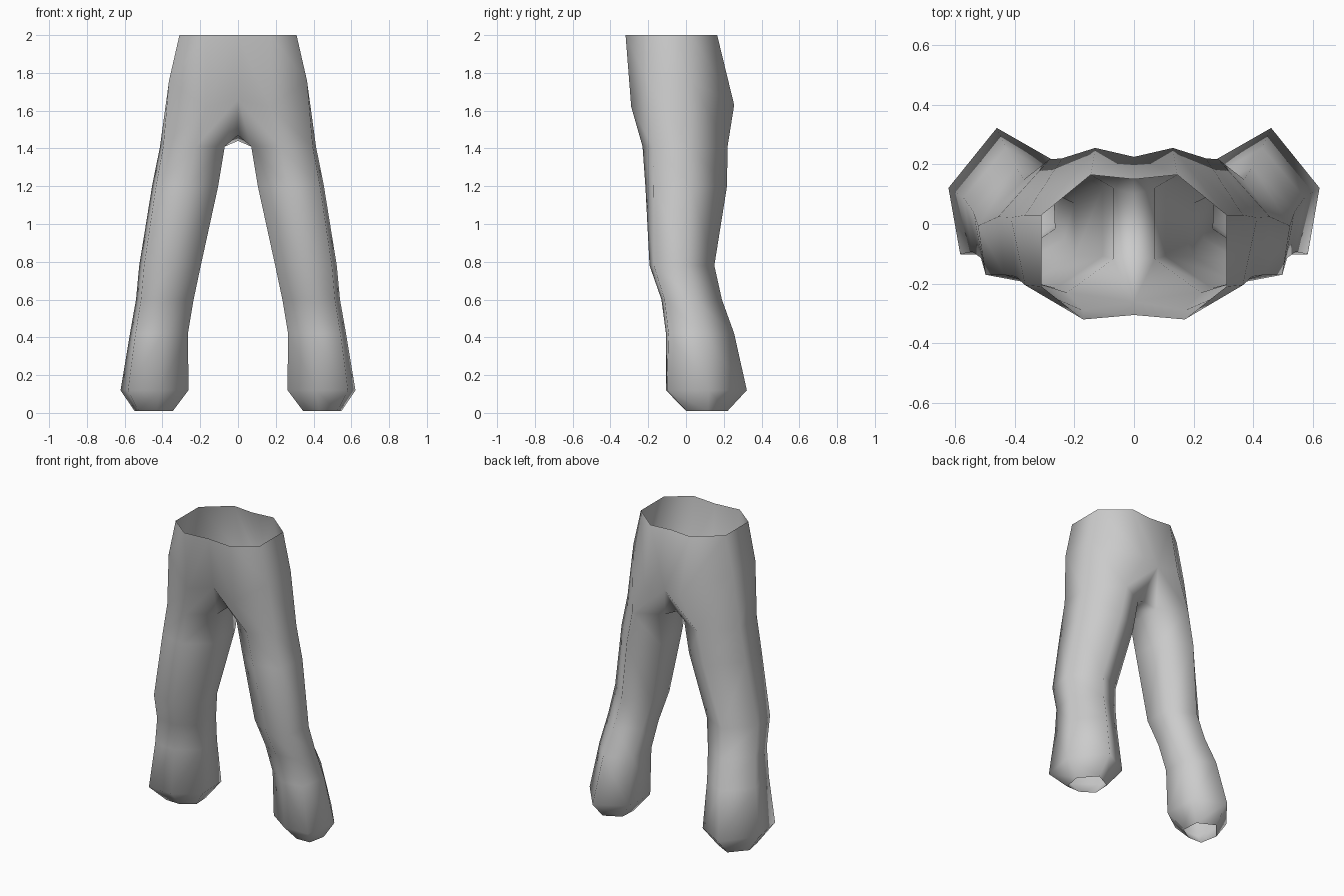
import bpy
import bmesh

cube = bpy.data.objects.get("Cube")
if cube:
    bpy.data.objects.remove(cube, do_unlink=True)

# Single grey cloth
cloth = bpy.data.materials.new("grey cloth")
cloth.use_nodes = True
GREY = (0.6, 0.6, 0.6, 1)
cloth.diffuse_color = GREY
bsdf = cloth.node_tree.nodes["Principled BSDF"]
bsdf.inputs["Base Color"].default_value = GREY
bsdf.inputs["Roughness"].default_value = 0.8

# Left half of the hips: front centre, front, outer front, outer back, back, back centre
WAIST = [(0, -.305, 2), (.17, -.32, 2), (.31, -.21, 2),
         (.31, .03, 2), (.145, .165, 2), (0, .15, 2)]
HIPS = [(0, -.26, 1.66), (.17, -.29, 1.62), (.365, -.205, 1.76),
        (.365, .03, 1.76), (.13, .255, 1.63), (0, .225, 1.63)]
CROTCH = [(0, -.11, 1.47), (0, .10, 1.44)]

# Leg cross-section inside a unit box, at the thigh and at the ankle:
# front, outer front, outer back, back, inner back, inner front
THIGH = [(.45, 0), (.95, .12), (1, .56), (.5, 1), (0, .78), (0, .25)]
ANKLE = [(.42, 0), (.89, .01), (1, .53), (.55, 1), (.03, .75), (0, .25)]

# Leg rings: z, x min, x max, y min, y max
LEG = [(1.41, .07, .413, -.23, .22), (1.20, .105, .455, -.215, .217),
       (.78, .197, .523, -.193, .15), (.60, .235, .54, -.13, .19),
       (.42, .265, .572, -.106, .255), (.12, .262, .622, -.106, .322),
       (.01, .345, .548, 0, .22)]


def leg_ring(z, x0, x1, y0, y1):
    t = min(1, max(0, (1.41 - z) / 1.3))
    points = []
    for (ax, ay), (bx, by) in zip(THIGH, ANKLE):
        u, v = ax + (bx - ax) * t, ay + (by - ay) * t
        points.append((x0 + (x1 - x0) * u, y0 + (y1 - y0) * v, z))
    return points


bm = bmesh.new()


def add(points):
    return [bm.verts.new(p) for p in points]


def bridge(a, b, closed):
    n = len(a)
    for i in range(n if closed else n - 1):
        j = (i + 1) % n
        bm.faces.new((a[i], a[j], b[j], b[i]))


# Hips down to the top of the leg
waist, hips, crotch = add(WAIST), add(HIPS), add(CROTCH)
rings = [add(leg_ring(*r)) for r in LEG]
bridge(waist, hips, False)
bridge(hips[1:5], rings[0][:4], False)
front, _, _, back, in_back, in_front = rings[0]
bm.faces.new((hips[0], hips[1], front, in_front))
bm.faces.new((hips[0], in_front, crotch[0]))
bm.faces.new((crotch[0], in_front, in_back, crotch[1]))
bm.faces.new((crotch[1], in_back, hips[5]))
bm.faces.new((hips[5], in_back, back, hips[4]))

# Leg, open at the hem
for upper, lower in zip(rings, rings[1:]):
    bridge(upper, lower, True)

bmesh.ops.recalc_face_normals(bm, faces=bm.faces)
# The hip faces must look outwards
side = max(bm.faces, key=lambda f: f.calc_center_median().x)
if side.normal.x < 0:
    bmesh.ops.reverse_faces(bm, faces=bm.faces)
for f in bm.faces:
    f.smooth = True

mesh = bpy.data.meshes.new("trousers")
bm.to_mesh(mesh)
bm.free()
mesh.materials.append(cloth)
trousers = bpy.data.objects.new("trousers", mesh)
bpy.context.collection.objects.link(trousers)

# Right half
mirror = trousers.modifiers.new("mirror", 'MIRROR')
mirror.use_clip = True
